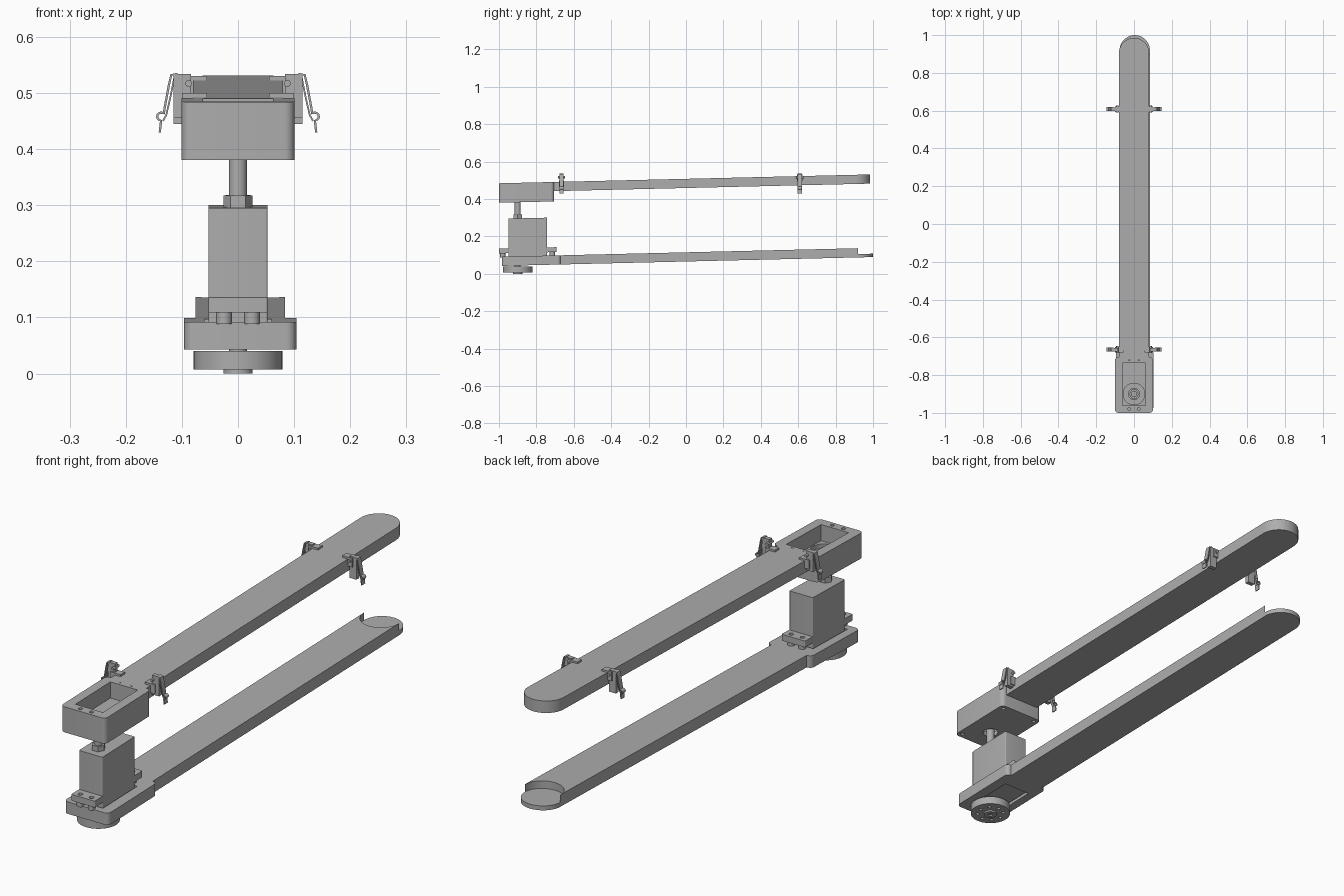
import bpy, bmesh
from math import pi, sin, cos
from mathutils import Vector

if "Cube" in bpy.data.objects:
    bpy.data.objects.remove(bpy.data.objects["Cube"], do_unlink=True)

SLOPE = 0.0238      # both arms climb gently towards the back
AXIS = -0.9         # y of the drive shaft
SCREWS = [(x, y) for x in (-0.025, 0.025) for y in (-0.98, -0.715)]

grey = bpy.data.materials.new("plain grey")
grey.use_nodes = True
grey.diffuse_color = (0.42, 0.42, 0.42, 1)
grey.node_tree.nodes["Principled BSDF"].inputs["Base Color"].default_value = (0.42, 0.42, 0.42, 1)


def arc(cx, cy, r, a0, a1, n):
    return [(cx + r * cos(a0 + (a1 - a0) * i / n), cy + r * sin(a0 + (a1 - a0) * i / n))
            for i in range(n + 1)]


def circle(cx, cy, r, n=40):
    return arc(cx, cy, r, 0, 2 * pi, n)[:-1]


def rounded(x0, x1, y0, y1, r=0.018):
    corners = [(x1 - r, y1 - r), (x0 + r, y1 - r), (x0 + r, y0 + r), (x1 - r, y0 + r)]
    return [p for k, (x, y) in enumerate(corners)
            for p in arc(x, y, r, k * pi / 2, (k + 1) * pi / 2, 6)]


def rect(x0, x1, y0, y1):
    return [(x0, y0), (x1, y0), (x1, y1), (x0, y1)]


def prism(name, outline, lo, hi, axis="z", slope=SLOPE):
    """Extrude an outline along z, or an x-z outline along y."""
    bm = bmesh.new()
    def place(p, d):
        x, y, z = (p[0], p[1], d) if axis == "z" else (p[0], d, p[1])
        return bm.verts.new((x, y, z + slope * y))
    a = [place(p, lo) for p in outline]
    b = [place(p, hi) for p in outline]
    bm.faces.new(a[::-1])
    bm.faces.new(b)
    for i in range(len(a)):
        j = (i + 1) % len(a)
        bm.faces.new((a[i], a[j], b[j], b[i]))
    bmesh.ops.recalc_face_normals(bm, faces=bm.faces)
    mesh = bpy.data.meshes.new(name)
    bm.to_mesh(mesh)
    bm.free()
    mesh.materials.append(grey)
    ob = bpy.data.objects.new(name, mesh)
    bpy.context.collection.objects.link(ob)
    return ob


def activate(ob):
    bpy.ops.object.select_all(action="DESELECT")
    ob.select_set(True)
    bpy.context.view_layer.objects.active = ob


def cut(ob, outline, lo, hi):
    tool = prism("cutter", outline, lo, hi)
    tool.hide_render = True
    mod = ob.modifiers.new("cut", "BOOLEAN")
    mod.operation, mod.solver, mod.object = "DIFFERENCE", "EXACT", tool
    activate(ob)
    bpy.ops.object.modifier_apply(modifier=mod.name)
    bpy.data.objects.remove(tool, do_unlink=True)


# Upper arm with round far end
prism("upper_arm", [(-0.08, -0.72), (0.08, -0.72)] + arc(0, 0.905, 0.08, 0, pi, 28), 0.459, 0.508)

# Upper head: open pocket, shaft bore, screw holes
head = prism("upper_head", rounded(-0.101, 0.101, -1, -0.705), 0.404, 0.508)
cut(head, rect(-0.062, 0.062, -0.96, -0.735), 0.442, 0.6)
cut(head, circle(0, AXIS, 0.057), 0.424, 0.6)
cut(head, circle(0, AXIS, 0.03), 0.3, 0.6)
for x, y in SCREWS:
    cut(head, circle(x, y, 0.008, 16), 0.47, 0.6)
for x in (-0.08, 0.08):
    for y in (-0.98, -0.725):
        cut(head, circle(x, y, 0.009, 6), 0.3, 0.42)

# Lower arm: concave end above a round ledge
LX = 0.004
front = [(LX - 0.08, -0.7), (LX + 0.08, -0.7)]
prism("lower_arm_body", front + arc(LX, 0.92, 0.08, 0, -pi, 28), 0.084, 0.115)
prism("lower_arm_floor", front + arc(LX, 0.92, 0.08, 0, pi, 28), 0.066, 0.084)

# Lower base with the motor opening
base = prism("lower_base", rounded(LX - 0.1, LX + 0.1, -0.985, -0.67), 0.066, 0.115)
cut(base, rect(-0.06, 0.06, -0.957, -0.735), 0.0, 0.3)

# Motor: case, mounting ears, spacers
prism("motor_case", rounded(-0.053, 0.053, -0.95, -0.742, 0.004), 0.072, 0.318)
for name, y0, y1 in (("front_ear", -1, -0.945), ("back_ear", -0.747, -0.692)):
    ear = prism(name, rounded(-0.053, 0.053, y0, y1, 0.004), 0.133, 0.159)
    for x, y in SCREWS:
        if y0 < y < y1:
            cut(ear, circle(x, y, 0.009, 16), 0.1, 0.2)
for x, y in SCREWS:
    spacer = prism("ear_spacer", circle(x, y, 0.014, 20), 0.112, 0.134)
    cut(spacer, circle(x, y, 0.009, 16), 0.1, 0.2)

# Drive shaft and hex collar
prism("shaft_collar", circle(0, AXIS, 0.026, 6), 0.31, 0.339)
prism("drive_shaft", circle(0, AXIS, 0.016, 28), 0.33, 0.45)

# Wheel under the base
wheel = prism("wheel", circle(0, AXIS, 0.079, 56), 0.007, 0.04, slope=0)
wheel_lift = -SLOPE * AXIS
for k in range(8):
    a = k * pi / 4
    cut(wheel, circle(0.052 * cos(a), AXIS + 0.052 * sin(a), 0.007, 14),
        wheel_lift - 0.01, wheel_lift + 0.03)
hub = prism("wheel_hub", circle(0, AXIS, 0.026, 32), 0, 0.01, slope=0)
cut(hub, circle(0, AXIS, 0.01, 16), wheel_lift - 0.01, wheel_lift + 0.006)
prism("wheel_axle", circle(0, AXIS, 0.016, 24), 0.038, 0.075, slope=0)


def strip(name, path, thick, y0, y1):
    """Bent sheet-metal strip following an x-z path."""
    pts = [Vector(p) for p in path]
    side_a, side_b = [], []
    for i, p in enumerate(pts):
        t = (pts[min(i + 1, len(pts) - 1)] - pts[max(i - 1, 0)]).normalized()
        n = Vector((-t.y, t.x)) * thick / 2
        side_a.append(p + n)
        side_b.append(p - n)
    return prism(name, side_a + side_b[::-1], y0, y1, "y", 0)


# Spring clips on both sides, front and back
for where, y, tab_z, low in (("front", -0.665, 0.493, 0.455), ("back", 0.608, 0.523, 0.445)):
    for side, s in (("left", 1), ("right", -1)):
        tag = f"{where}_{side}_clip"
        def bar(part, x0, x1, z0, z1, w):
            prism(f"{tag}_{part}", rect(s * x0, s * x1, z0, z1), y - w, y + w, "y", 0)
        bar("bracket", 0.084, 0.115, low, 0.534, 0.009)
        bar("tab", 0.055, 0.09, tab_z - 0.004, tab_z + 0.007, 0.014)
        bar("clamp", 0.08, 0.1, tab_z - 0.03, tab_z + 0.007, 0.014)
        prism(f"{tag}_pin", circle(s * 0.088, 0.517, 0.006, 16), y - 0.019, y + 0.019, "y", 0)
        spring = [(0.108, 0.534), (0.119, 0.532), (0.123, 0.515), (0.131, 0.472)]
        spring += arc(0.137, 0.458, 0.007, 0.75 * pi, -0.5 * pi, 8)
        spring += arc(0.137, 0.437, 0.008, 0.6 * pi, -0.4 * pi, 6)[::-1][:1]
        strip(f"{tag}_spring", [(s * x, z) for x, z in spring], 0.004, y - 0.011, y + 0.011)
        inner = [(0.113, 0.53), (0.121, 0.49), (0.128, 0.46), (0.134, 0.45)]
        strip(f"{tag}_leaf", [(s * x, z) for x, z in inner], 0.003, y - 0.006, y + 0.006)

# Smooth the round walls, keep edges crisp
for ob in [o for o in bpy.context.scene.objects if o.type == "MESH"]:
    activate(ob)
    bpy.ops.object.shade_smooth_by_angle(angle=0.5)
